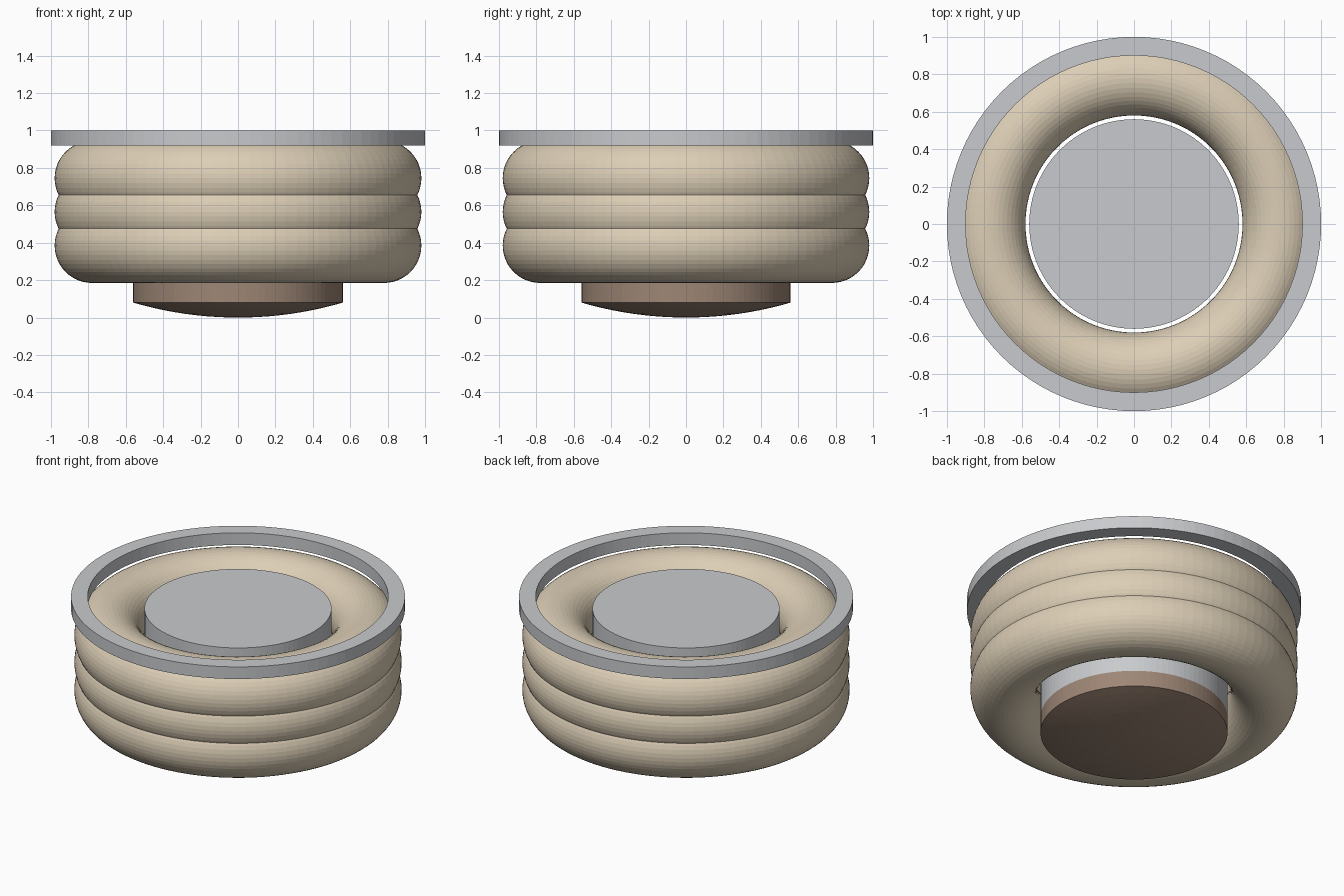
import bpy
import bmesh
import math

SEGMENTS = 96

cube = bpy.data.objects.get("Cube")
if cube:
    bpy.data.objects.remove(cube, do_unlink=True)


def make_material(name, rgb):
    mat = bpy.data.materials.new(name)
    mat.use_nodes = True
    color = (*rgb, 1.0)
    mat.diffuse_color = color
    mat.node_tree.nodes["Principled BSDF"].inputs["Base Color"].default_value = color
    return mat


def lathe(name, profile, mat, closed=False):
    """Spin an (r, z) profile around the z axis."""
    bm = bmesh.new()
    verts = [bm.verts.new((r, 0, z)) for r, z in profile]
    edges = [bm.edges.new(pair) for pair in zip(verts, verts[1:])]
    if closed:
        edges.append(bm.edges.new((verts[-1], verts[0])))
    bmesh.ops.spin(bm, geom=verts + edges, cent=(0, 0, 0), axis=(0, 0, 1),
                   angle=math.tau, steps=SEGMENTS, use_duplicate=False)
    bmesh.ops.remove_doubles(bm, verts=bm.verts, dist=0.0001)
    bmesh.ops.recalc_face_normals(bm, faces=bm.faces)
    mesh = bpy.data.meshes.new(name)
    bm.to_mesh(mesh)
    bm.free()
    mesh.materials.append(mat)
    obj = bpy.data.objects.new(name, mesh)
    bpy.context.collection.objects.link(obj)
    return obj


metal = make_material("light grey metal", (0.58, 0.59, 0.61))
rubber = make_material("beige rubber", (0.72, 0.62, 0.47))
pad = make_material("brown pad", (0.34, 0.24, 0.18))

# Bellows: three overlapping rings
for name, z in (("lower", 0.385), ("middle", 0.565), ("upper", 0.745)):
    bpy.ops.mesh.primitive_torus_add(major_radius=0.78, minor_radius=0.2,
                                     major_segments=SEGMENTS, minor_segments=48,
                                     location=(0, 0, z))
    ring = bpy.context.object
    ring.name = name + "_bellows_ring"
    ring.data.materials.append(rubber)

# Flat mounting rim at the top
lathe("top_rim", [(0.9, 0.92), (1.0, 0.92), (1.0, 1.0), (0.9, 1.0)], metal, closed=True)

# Central piston
lathe("piston", [(0, 0.185), (0.56, 0.185), (0.56, 0.92), (0, 0.92)], metal)

# Pad under the piston with a shallow spherical underside
radius, rise = 0.56, 0.08
sphere = (radius ** 2 + rise ** 2) / (2 * rise)
half_angle = math.asin(radius / sphere)
dome = [(sphere * math.sin(half_angle * i / 10),
         sphere * (1 - math.cos(half_angle * i / 10))) for i in range(11)]
lathe("domed_pad", dome + [(radius, 0.185), (0, 0.185)], pad)
